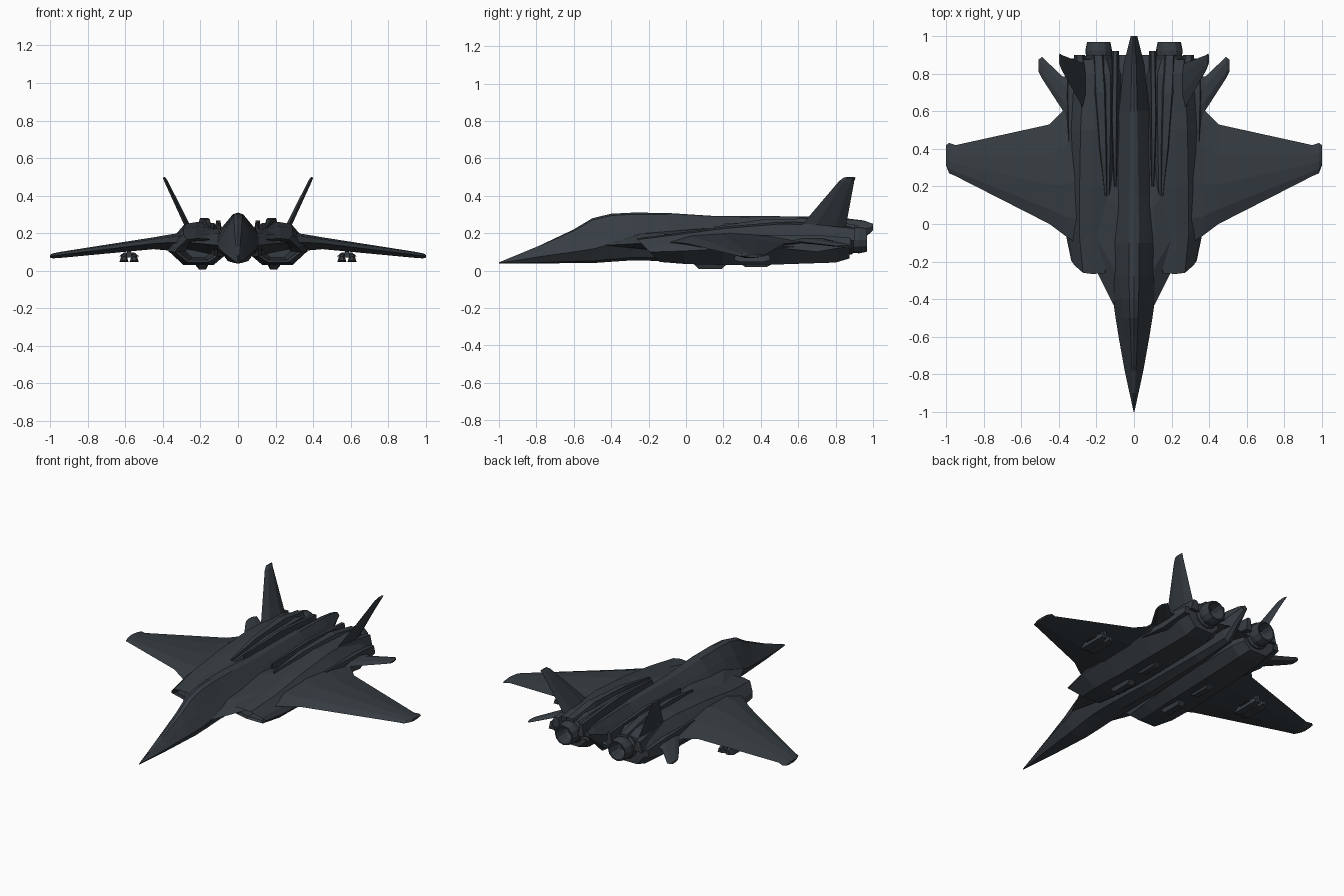
import bpy, bmesh, math

# one dark slate colour everywhere
slate = bpy.data.materials.new("dark slate")
slate.diffuse_color = (0.037, 0.046, 0.055, 1)


def loft(name, rings, mirror=True):
    """Skin a list of equal-length rings, cap both ends, optionally mirror in x."""
    bm = bmesh.new()
    vs = [[bm.verts.new(p) for p in r] for r in rings]
    n = len(rings[0])
    for a, b in zip(vs, vs[1:]):
        for i in range(n):
            j = (i + 1) % n
            bm.faces.new((a[i], a[j], b[j], b[i]))
    bm.faces.new(vs[0])
    bm.faces.new(vs[-1])
    bmesh.ops.recalc_face_normals(bm, faces=bm.faces)
    me = bpy.data.meshes.new(name)
    bm.to_mesh(me)
    bm.free()
    me.materials.append(slate)
    ob = bpy.data.objects.new(name, me)
    bpy.context.collection.objects.link(ob)
    if mirror:
        ob.modifiers.new("Mirror", 'MIRROR')
    return ob


# fuselage with blended canopy and spine: y, half width, bottom, chine, top
FUSE = [(-1, .002, .038, .041, .044), (-.9, .024, .038, .055, .085),
        (-.78, .05, .038, .075, .135), (-.6, .082, .04, .10, .22),
        (-.5, .098, .04, .115, .28), (-.4, .112, .047, .14, .304),
        (-.28, .12, .055, .16, .31), (-.1, .125, .05, .18, .308),
        (.15, .11, .045, .19, .292), (.6, .08, .055, .19, .29),
        (.85, .055, .07, .19, .28), (.95, .03, .17, .22, .268),
        (1, .018, .215, .235, .25)]


def fuse_ring(y, w, b, m, t):
    half = [(.22 * w, t - .06 * (t - m)), (.6 * w, m + .5 * (t - m)), (w, m), (.55 * w, b + .15 * (m - b))]
    return ([(0, y, t)] + [(x, y, z) for x, z in half] + [(0, y, b)]
            + [(-x, y, z) for x, z in reversed(half)])


loft("fuselage", [fuse_ring(*s) for s in FUSE], False)

# blended wing with root extension: x, leading y, trailing y, upper z, lower z, edge z
WING = [(.0, -.5, .9, .22, .09, .15), (.11, -.43, .9, .225, .09, .135),
        (.2, -.25, .88, .215, .095, .145), (.28, -.12, .82, .205, .10, .15),
        (.37, -.06, .61, .192, .108, .15), (.45, .0, .53, .178, .115, .145),
        (.95, .255, .42, .1, .068, .084), (.985, .27, .432, .093, .066, .08),
        (1.0, .31, .42, .085, .07, .077)]


def wing_ring(x, a, b, u, l, e):
    c = b - a
    return [(x, a, e), (x, a + .15 * c, e + .7 * (u - e)), (x, a + .4 * c, u), (x, a + .7 * c, e + .75 * (u - e)),
            (x, b, e), (x, a + .7 * c, e + .75 * (l - e)), (x, a + .35 * c, l)]


loft("wing", [wing_ring(*s) for s in WING])

# engine nacelle with hollow swept intake: y, inner x, outer x, bottom, top, sweep
NAC = [(.1, .15, .28, .07, .15, 0), (-.13, .125, .315, .058, .16, 1.0),
       (-.14, .11, .335, .046, .172, 1.0), (0, .09, .37, .035, .2, .3),
       (.2, .07, .375, .03, .235, 0), (.5, .065, .37, .033, .26, 0),
       (.8, .07, .35, .043, .255, 0), (.875, .1, .33, .065, .235, 0)]
SHAPE = [(0, .55), (.2, .97), (.5, 1), (.72, .95), (.93, .62), (1, .42), (.72, 0), (.2, 0), (0, .25)]


def nac_ring(y, xi, xo, b, t, s):
    return [(xi + u * (xo - xi), y - s * v * (t - b), b + v * (t - b)) for u, v in SHAPE]


loft("engine_nacelle", [nac_ring(*s) for s in NAC])


def bar(name, sections):
    """Tapered bar along y: each section is y, x centre, half width, low z, high z."""
    loft(name, [[(x - w, y, a), (x + w, y, a), (x + .5 * w, y, b), (x - .5 * w, y, b)]
                for y, x, w, a, b in sections])


# ridges on the back, booms beside the engines
bar("engine_ridge", [(.15, .15, .008, .2, .235), (.4, .165, .03, .2, .272),
                     (.7, .18, .045, .2, .28), (.9, .19, .04, .2, .245)])
bar("inner_ridge", [(.2, .1, .008, .2, .25), (.55, .105, .022, .2, .268), (.92, .1, .02, .16, .24)])
bar("fin_fairing", [(.35, .25, .01, .19, .225), (.65, .265, .035, .19, .25), (.9, .29, .03, .16, .225)])
bar("tail_boom", [(.4, .33, .03, .13, .19), (.7, .335, .035, .1, .19), (.88, .335, .02, .13, .175)])

# belly fairings and underwing pods
bar("front_belly_fairing", [(.04, .19, .045, .06, .035), (.07, .19, .04, .06, .008),
                            (.19, .19, .04, .06, .008), (.22, .19, .045, .06, .035)])
bar("rear_belly_fairing", [(.29, .2, .045, .06, .035), (.32, .2, .035, .06, .018),
                           (.43, .2, .035, .06, .018), (.46, .2, .045, .06, .035)])
bar("wing_pylon", [(.28, .58, .015, .07, .13), (.43, .58, .015, .07, .13)])
for i, px in enumerate((.553, .607)):
    bar("wing_pod_%d" % (i + 1), [(.26, px, .012, .055, .075), (.29, px, .024, .047, .088),
                                  (.42, px, .024, .047, .088), (.45, px, .014, .055, .08)])
bar("wing_pod_brace", [(.32, .58, .055, .075, .098), (.4, .58, .055, .075, .098)])


def blade(name, sections, n):
    """Thin tail surface: sections are x, z, leading y, trailing y, half thickness; n is the thickness direction."""
    rings = []
    for x, z, a, b, t in sections:
        pts = [(a, 0), (a + .3 * (b - a), t), (a + .75 * (b - a), t), (b, 0),
               (a + .75 * (b - a), -t), (a + .3 * (b - a), -t)]
        rings.append([(x + n[0] * d, y, z + n[1] * d) for y, d in pts])
    loft(name, rings)


# canted fins and tailplanes
blade("tail_fin", [(.255, .21, .59, .85, .015), (.385, .48, .82, .9, .009),
                   (.395, .498, .845, .908, .006)], (.9, -.43))
blade("tailplane", [(.28, .17, .44, .8, .015), (.38, .155, .605, .785, .012),
                    (.49, .135, .775, .89, .008), (.508, .13, .81, .875, .005)], (.15, .99))

# stepped hollow nozzles
NOZ = [(.78, .075), (.885, .078), (.895, .068), (.925, .071), (.968, .062),
       (.968, .054), (.9, .046), (.86, .03)]
loft("engine_nozzle", [[(.188 + r * math.cos(k * math.pi / 6), y, .163 + r * math.sin(k * math.pi / 6))
                        for k in range(12)] for y, r in NOZ])
